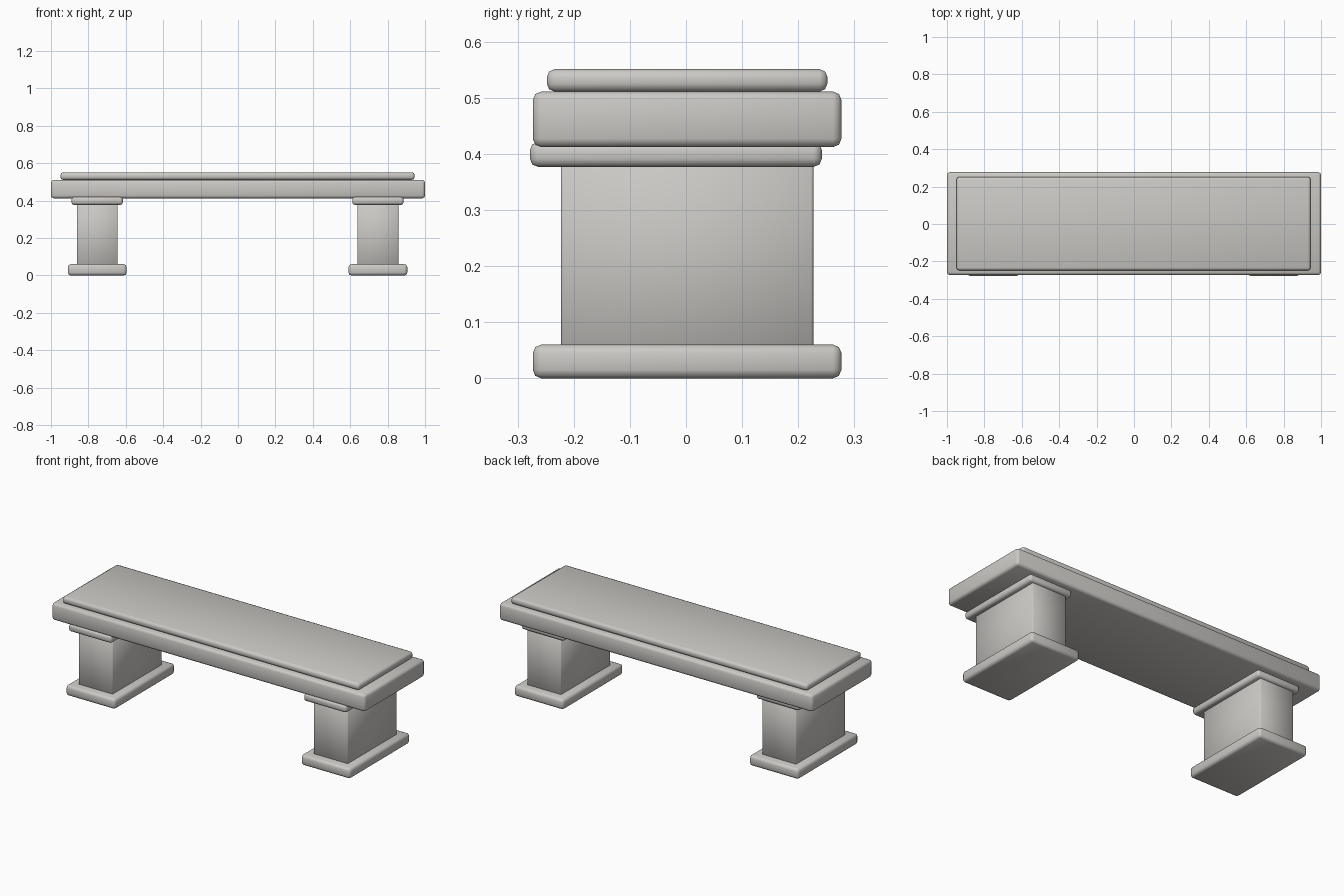
import bpy
import bmesh
from mathutils import Matrix, Vector

cube = bpy.data.objects.get("Cube")
if cube:
    bpy.data.objects.remove(cube, do_unlink=True)

stone = bpy.data.materials.new("warm grey stone")
stone.use_nodes = True
COLOUR = (0.60, 0.585, 0.56, 1)
stone.diffuse_color = COLOUR
stone.node_tree.nodes["Principled BSDF"].inputs["Base Color"].default_value = COLOUR


def block(name, x, y, z, bevel, segments=2):
    """Rounded block spanning the given (min, max) ranges."""
    spans = (x, y, z)
    centre = Vector([(a + b) / 2 for a, b in spans])
    size = [b - a for a, b in spans]
    bm = bmesh.new()
    bmesh.ops.create_cube(bm, size=1, matrix=Matrix.Diagonal((*size, 1)))
    bmesh.ops.bevel(bm, geom=bm.edges[:], offset=bevel, offset_type='OFFSET',
                    segments=segments, profile=0.5, affect='EDGES')
    for face in bm.faces:
        face.smooth = True
    mesh = bpy.data.meshes.new(name)
    bm.to_mesh(mesh)
    bm.free()
    mesh.materials.append(stone)
    obj = bpy.data.objects.new(name, mesh)
    obj.location = centre
    bpy.context.collection.objects.link(obj)
    return obj


# Seat: thick slab with a thinner raised slab on top
block("seat_slab", (-1, 1), (-0.273, 0.277), (0.412, 0.511), 0.015)
block("seat_top", (-0.949, 0.944), (-0.248, 0.252), (0.511, 0.551), 0.014)

# Two pedestals: foot, pillar and a cap set slightly forward
for side, cx in (("right", -0.753), ("left", 0.748)):
    def around(half):
        return (cx - half, cx + half)
    block(side + "_foot", around(0.157), (-0.273, 0.277), (0, 0.06), 0.015)
    block(side + "_pillar", around(0.109), (-0.223, 0.227), (0.05, 0.39), 0.004, 1)
    block(side + "_cap", around(0.137), (-0.278, 0.242), (0.377, 0.421), 0.014)
